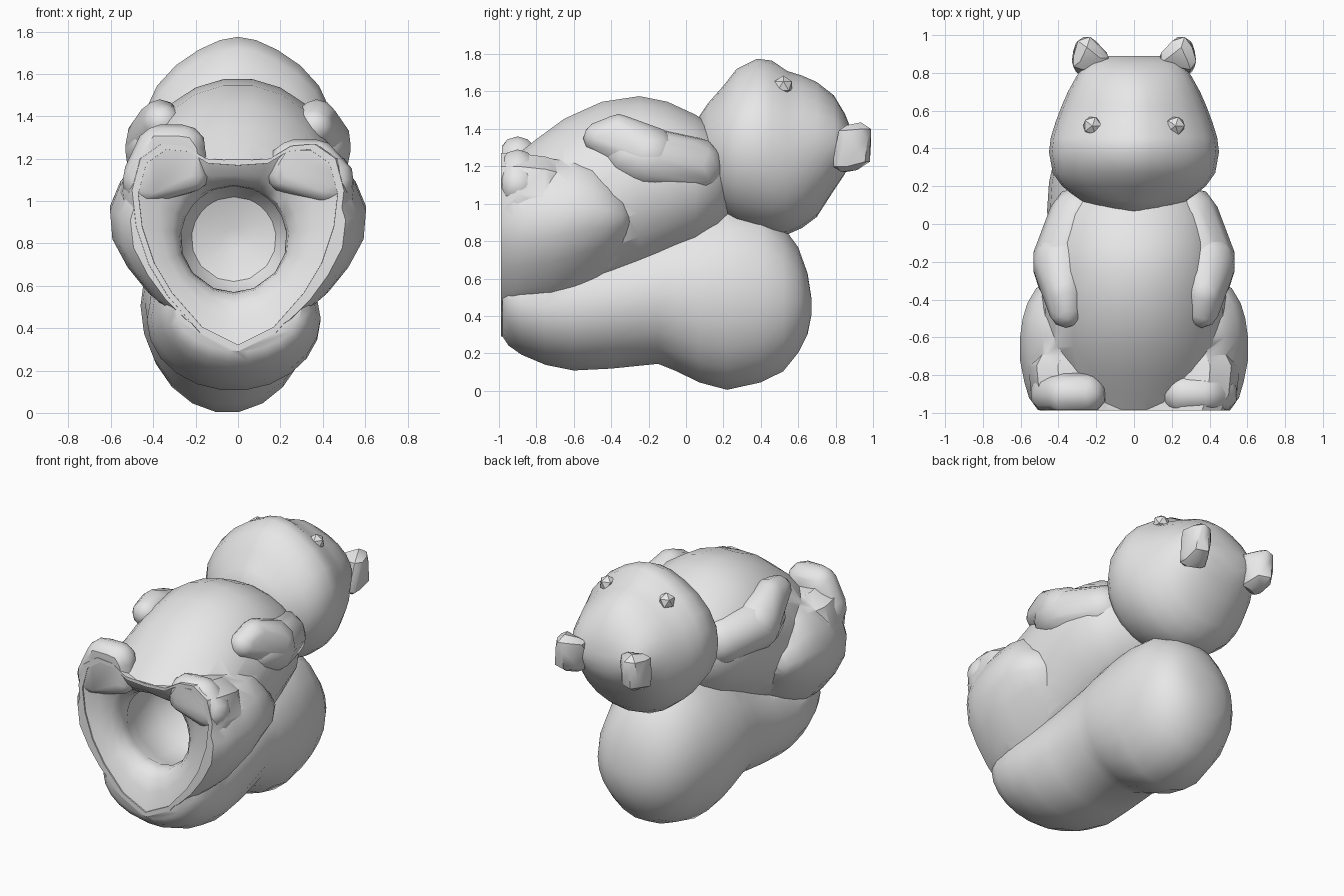
import bpy, bmesh, math
from mathutils import Matrix

if "Cube" in bpy.data.objects:
    bpy.data.objects.remove(bpy.data.objects["Cube"])

fur = bpy.data.materials.new("plain_grey")
fur.diffuse_color = (0.8, 0.8, 0.8, 1)
fur.use_nodes = True
fur.node_tree.nodes["Principled BSDF"].inputs["Base Color"].default_value = fur.diffuse_color
FLOOR = -0.985  # plane of the flat seat


def smooth(ob, angle=35):
    bpy.ops.object.select_all(action='DESELECT')
    ob.select_set(True)
    bpy.context.view_layer.objects.active = ob
    bpy.ops.object.shade_smooth_by_angle(angle=math.radians(angle))


def finish(name, bm, angle=35):
    bmesh.ops.recalc_face_normals(bm, faces=bm.faces)
    me = bpy.data.meshes.new(name)
    bm.to_mesh(me)
    bm.free()
    ob = bpy.data.objects.new(name, me)
    bpy.context.collection.objects.link(ob)
    me.materials.append(fur)
    smooth(ob, angle)
    return ob


def skin(name, rings, angle=35):
    """Bridge closed rings of points and cap both ends."""
    bm = bmesh.new()
    vs = [[bm.verts.new(p) for p in ring] for ring in rings]
    n = len(vs[0])
    for a, b in zip(vs, vs[1:]):
        for i in range(n):
            j = (i + 1) % n
            bm.faces.new((a[i], a[j], b[j], b[i]))
    bm.faces.new(vs[0])
    bm.faces.new(vs[-1])
    return finish(name, bm, angle)


def loft(name, rows, n=22, pinch=0.0, lean=0.0):
    """Oval sections along y; row = y, bottom, top, half width, centre x.
    pinch narrows the top, lean pulls the lower half sideways."""
    rings = []
    for y, zb, zt, w, cx in rows:
        ring = []
        for i in range(n):
            t = math.tau * i / n
            s = math.sin(t)
            x = cx + w * math.cos(t) * (1 - pinch * max(0, s) ** 4) + lean * max(0, .15 - s)
            ring.append((x, y, (zb + zt) / 2 + (zt - zb) / 2 * s))
        rings.append(ring)
    return skin(name, rings)


def hull(name, balls, sub=2, angle=35):
    """Convex skin around balls; ball = x, y, z, radius."""
    bm = bmesh.new()
    for x, y, z, r in balls:
        bmesh.ops.create_icosphere(bm, subdivisions=sub, radius=r,
                                   matrix=Matrix.Translation((x, y, z)))
    pts = [(v.co.x, max(v.co.y, FLOOR), v.co.z) for v in bm.verts]
    bm.clear()
    for p in pts:
        bm.verts.new(p)
    bmesh.ops.remove_doubles(bm, verts=bm.verts, dist=0.001)
    res = bmesh.ops.convex_hull(bm, input=bm.verts)
    junk = {g for g in res["geom_interior"] + res["geom_unused"] if isinstance(g, bmesh.types.BMVert)}
    bmesh.ops.delete(bm, geom=list(junk), context='VERTS')
    return finish(name, bm, angle)


def combine(ob, other, operation):
    mod = ob.modifiers.new("combine", 'BOOLEAN')
    mod.operation = operation
    mod.solver = 'EXACT'
    mod.object = other
    bpy.context.view_layer.objects.active = ob
    bpy.ops.object.modifier_apply(modifier=mod.name)
    bpy.data.objects.remove(other, do_unlink=True)


# Trunk
body = loft("body", [
    (.25, .95, 1.25, .2, 0), (.17, .85, 1.4, .35, 0), (.05, .75, 1.48, .42, 0),
    (-.1, .68, 1.55, .46, 0), (-.25, .6, 1.58, .48, 0), (-.45, .5, 1.55, .49, 0),
    (-.65, .42, 1.46, .49, 0), (-.8, .38, 1.35, .46, 0), (-.9, .36, 1.27, .43, 0),
    (FLOOR, .4, 1.2, .4, 0)])

# Thick tail running under the back
tail = loft("tail", [
    (FLOOR + .003, .29, .7, .3, 0), (-.95, .24, .72, .34, 0), (-.88, .19, .75, .37, 0),
    (-.75, .135, .76, .4, -.01), (-.6, .105, .77, .41, -.02), (-.4, .115, .8, .4, -.03),
    (-.15, .14, .9, .39, -.05), (-.05, .1, .94, .4, -.05), (.07, .04, .97, .41, -.05),
    (.22, 0, 1.0, .4, -.05), (.4, .04, .98, .37, -.04), (.52, .1, .88, .32, -.03),
    (.6, .2, .77, .26, -.02), (.65, .3, .63, .17, -.01), (.67, .4, .5, .06, 0)])

# Heart-shaped seat
half = [(0, 1.19), (.15, 1.2), (.25, 1.26), (.36, 1.27), (.46, 1.2), (.5, 1.05),
        (.48, .88), (.42, .7), (.33, .55), (.18, .38), (0, .29)]
heart = half + [(-x, z) for x, z in half[-2:0:-1]]
seat = skin("seat", [[(x * sx, y, .8 + (z - .8) * sz) for x, z in heart]
                     for y, sx, sz in ((FLOOR - .003, 1, 1), (-.9, 1.09, 1), (-.75, 1.12, .96), (-.5, .85, .8))])
combine(body, tail, 'UNION')
combine(body, seat, 'UNION')

# Haunches
for s, side in ((-1, "left"), (1, "right")):
    combine(body, loft("haunch_" + side, [
        (FLOOR - .001 * (2 + s), .36, 1.2, .25, s * .27), (-.92, .36, 1.23, .29, s * .28),
        (-.84, .37, 1.24, .31, s * .285), (-.72, .39, 1.25, .33, s * .29),
        (-.6, .44, 1.26, .335, s * .285), (-.5, .5, 1.24, .325, s * .28),
        (-.42, .57, 1.17, .3, s * .28), (-.34, .66, 1.09, .25, s * .28),
        (-.275, .82, .98, .14, s * .28)], 20, lean=-.18 * s), 'UNION')

# Shallow dish that follows the heart and narrows to a round hollow
rings = []
for y, grow, blend, r in ((-1.05, .95, 0, .25), (-.98, .94, 0, .25), (-.95, .9, .4, .25),
                          (-.91, .9, .75, .25), (-.86, .9, .95, .25), (-.8, 1, 1, .25),
                          (-.65, 1, 1, .32), (-.4, 1, 1, .32), (-.22, 1, 1, .2), (-.17, 1, 1, .05)):
    ring = []
    for x, z in heart:
        a = math.atan2(z - .82, x)
        ring.append((x * grow * (1 - blend) + r * math.cos(a) * blend - .02 * blend, y,
                     .82 + (z - .82) * grow * (1 - blend) + r * math.sin(a) * blend))
    rings.append(ring)
combine(body, skin("hollow_cutter", rings), 'DIFFERENCE')
smooth(body)

# Head
loft("head", [
    (.06, 1.15, 1.45, .12, 0), (.12, 1.02, 1.54, .28, 0), (.2, .94, 1.63, .38, 0),
    (.27, .89, 1.72, .43, 0), (.38, .85, 1.775, .45, 0), (.46, .835, 1.765, .44, 0),
    (.54, .835, 1.71, .415, 0), (.62, .87, 1.685, .385, 0), (.7, .93, 1.65, .35, 0),
    (.79, 1.07, 1.58, .3, 0), (.85, 1.16, 1.48, .25, 0), (.89, 1.24, 1.38, .16, 0)], 24, pinch=.3)

# Paired limbs and face parts
for s, side in ((-1, "left"), (1, "right")):
    lift = .07 if s < 0 else 0
    top = 1.29 + lift
    hull("foot_" + side, [(s * .26, -.9, top - .11, .11), (s * .37, -.9, top - .11, .11),
                          (s * .43, -.9, 1.1, .12), (s * .22, -.91, 1.12, .08)], 2)
    hull("upper_arm_" + side, [(s * .29, .04, 1.2, .16), (s * .37, -.2, 1.24, .17),
                               (s * .37, -.3, 1.26, .14)])
    hull("forearm_" + side, [(s * .38, -.2, 1.26, .16), (s * .37, -.36, 1.38, .1),
                             (s * .36, -.46, 1.35 + lift * .3, .09)], 2)
    hull("ear_" + side, [(s * .25, .935, 1.37, .065), (s * .25, .915, 1.26, .08),
                         (s * .18, .88, 1.36, .05), (s * .285, .86, 1.37, .05),
                         (s * .27, .83, 1.22, .05), (s * .2, .86, 1.22, .05)], 1)
    hull("eye_" + side, [(s * .22, .52, 1.63, .055)], 1, 20)
